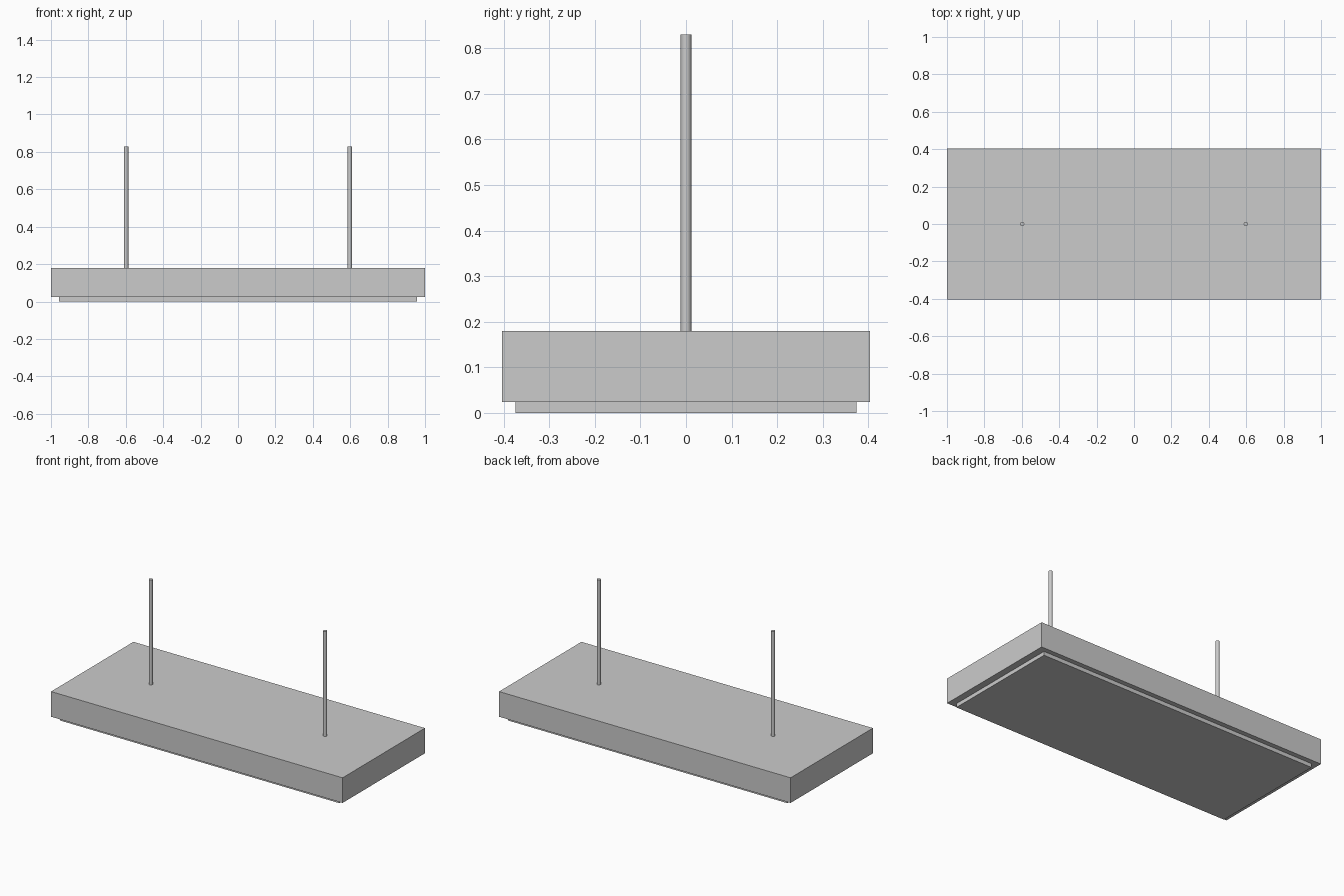
import bpy

if "Cube" in bpy.data.objects:
    bpy.data.objects.remove(bpy.data.objects["Cube"])


def box(name, half_x, half_y, z0, z1):
    bpy.ops.mesh.primitive_cube_add(size=1, location=(0, 0, (z0 + z1) / 2))
    ob = bpy.context.object
    ob.name = name
    ob.scale = (2 * half_x, 2 * half_y, z1 - z0)
    bpy.ops.object.transform_apply(location=False, rotation=False, scale=True)
    return ob


def rod(name, x, radius, z0, z1):
    bpy.ops.mesh.primitive_cylinder_add(vertices=16, radius=radius, depth=z1 - z0,
                                        location=(x, 0, (z0 + z1) / 2))
    ob = bpy.context.object
    ob.name = name
    bpy.ops.object.shade_smooth_by_angle()
    return ob


BODY_BOTTOM, BODY_TOP, ROD_TOP = 0.024, 0.18, 0.83

# Lamp housing and the smaller diffuser plate beneath it
box("lamp_housing", 1.0, 0.4035, BODY_BOTTOM, BODY_TOP)
box("light_diffuser", 0.958, 0.374, 0.0, BODY_BOTTOM)

# Pair of suspension rods
for side, x in (("left", -0.598), ("right", 0.598)):
    rod(side + "_suspension_rod", x, 0.0117, BODY_TOP, ROD_TOP)
